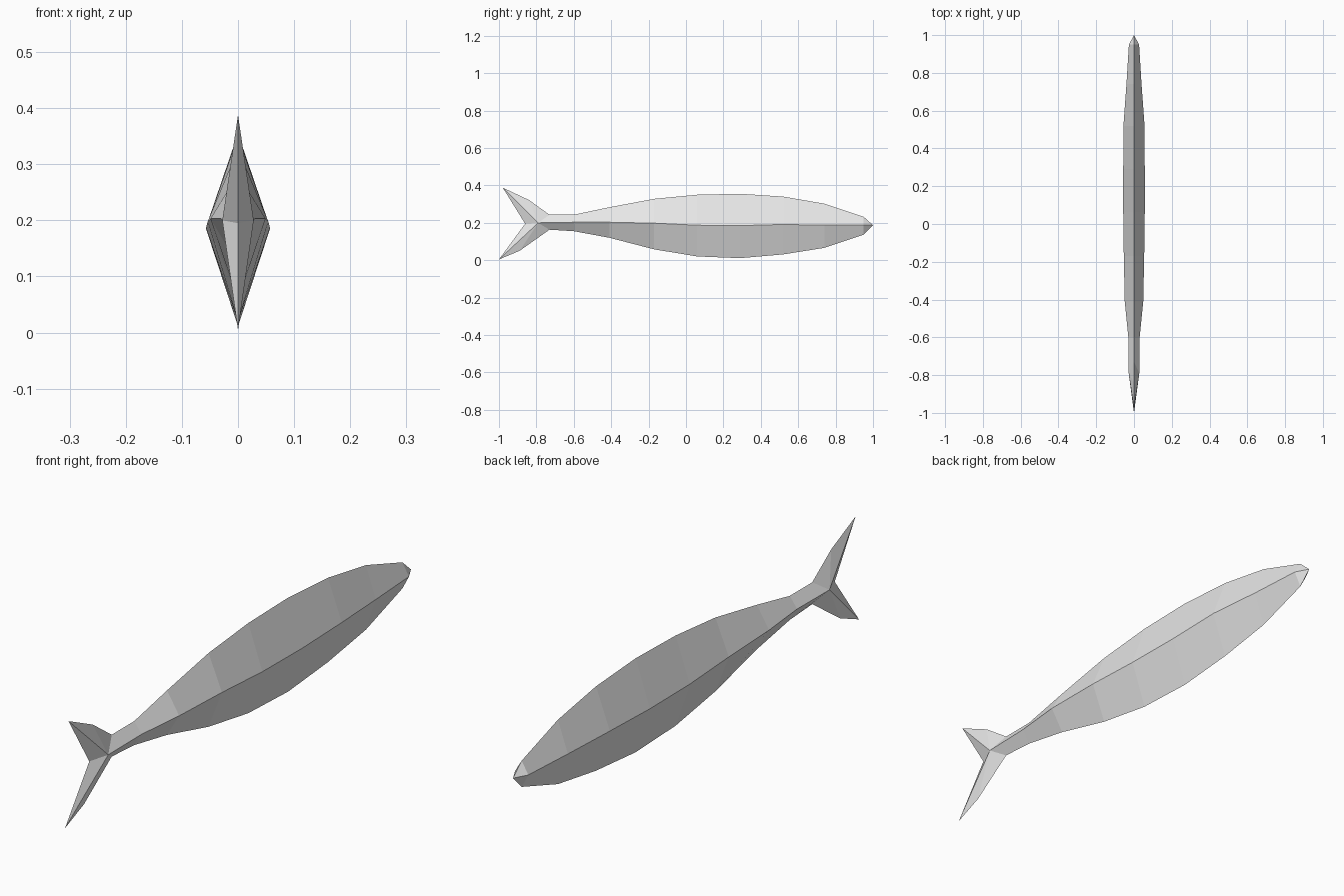
import bpy

cube = bpy.data.objects.get("Cube")
if cube:
    bpy.data.objects.remove(cube, do_unlink=True)

# One grey for the whole fish
grey = bpy.data.materials.new("light_grey")
grey.use_nodes = True
COLOUR = (0.8, 0.8, 0.8, 1)
grey.diffuse_color = COLOUR
grey.node_tree.nodes["Principled BSDF"].inputs["Base Color"].default_value = COLOUR


def mirrored_part(name, verts, faces):
    """Flat-shaded half shell on +x, mirrored across the centre plane."""
    mesh = bpy.data.meshes.new(name)
    mesh.from_pydata(verts, [], faces)
    mesh.materials.append(grey)
    obj = bpy.data.objects.new(name, mesh)
    bpy.context.collection.objects.link(obj)
    mod = obj.modifiers.new("mirror", 'MIRROR')
    mod.use_axis = (True, False, False)
    mod.use_clip = True
    return obj


# Tail root, shared by the body and the fin
TOP, SIDE, BOTTOM = (0, -0.73, 0.243), (0.028, -0.79, 0.2), (0, -0.73, 0.163)

# Diamond cross-sections: y, back height, side height, belly height, half width
sections = [
    (-0.60, 0.243, 0.203, 0.155, 0.030),
    (-0.41, 0.283, 0.203, 0.120, 0.049),
    (-0.17, 0.328, 0.198, 0.058, 0.054),
    (0.06, 0.350, 0.187, 0.020, 0.057),
    (0.29, 0.355, 0.185, 0.011, 0.057),
    (0.52, 0.340, 0.191, 0.031, 0.056),
    (0.74, 0.302, 0.187, 0.066, 0.040),
    (0.95, 0.232, 0.187, 0.136, 0.027),
]
verts = [TOP, SIDE, BOTTOM]
for y, top, side, bottom, width in sections:
    verts += [(0, y, top), (width, y, side), (0, y, bottom)]

# Skin between neighbouring sections, closed by a pointed nose
faces = []
for i in range(len(sections)):
    a, b = 3 * i, 3 * i + 3
    faces += [(a + k, a + k + 1, b + k + 1, b + k) for k in (0, 1)]
nose = len(verts)
verts.append((0, 1.0, 0.187))
faces += [(nose - 3, nose - 2, nose), (nose - 2, nose - 1, nose)]
mirrored_part("body", verts, faces)

# Forked tail: outline fanned from the thick root, sharp at both tips
outline = [
    TOP,
    (0, -0.84, 0.322),    # upper leading edge
    (0, -0.98, 0.388),    # upper tip
    (0, -0.86, 0.195),    # notch
    (0, -1.0, 0.004),     # lower tip
    (0, -0.89, 0.050),    # lower leading edge
    BOTTOM,
]
fan = [(0, i, i + 1) for i in range(1, len(outline))]
mirrored_part("tail_fin", [SIDE] + outline, fan)
